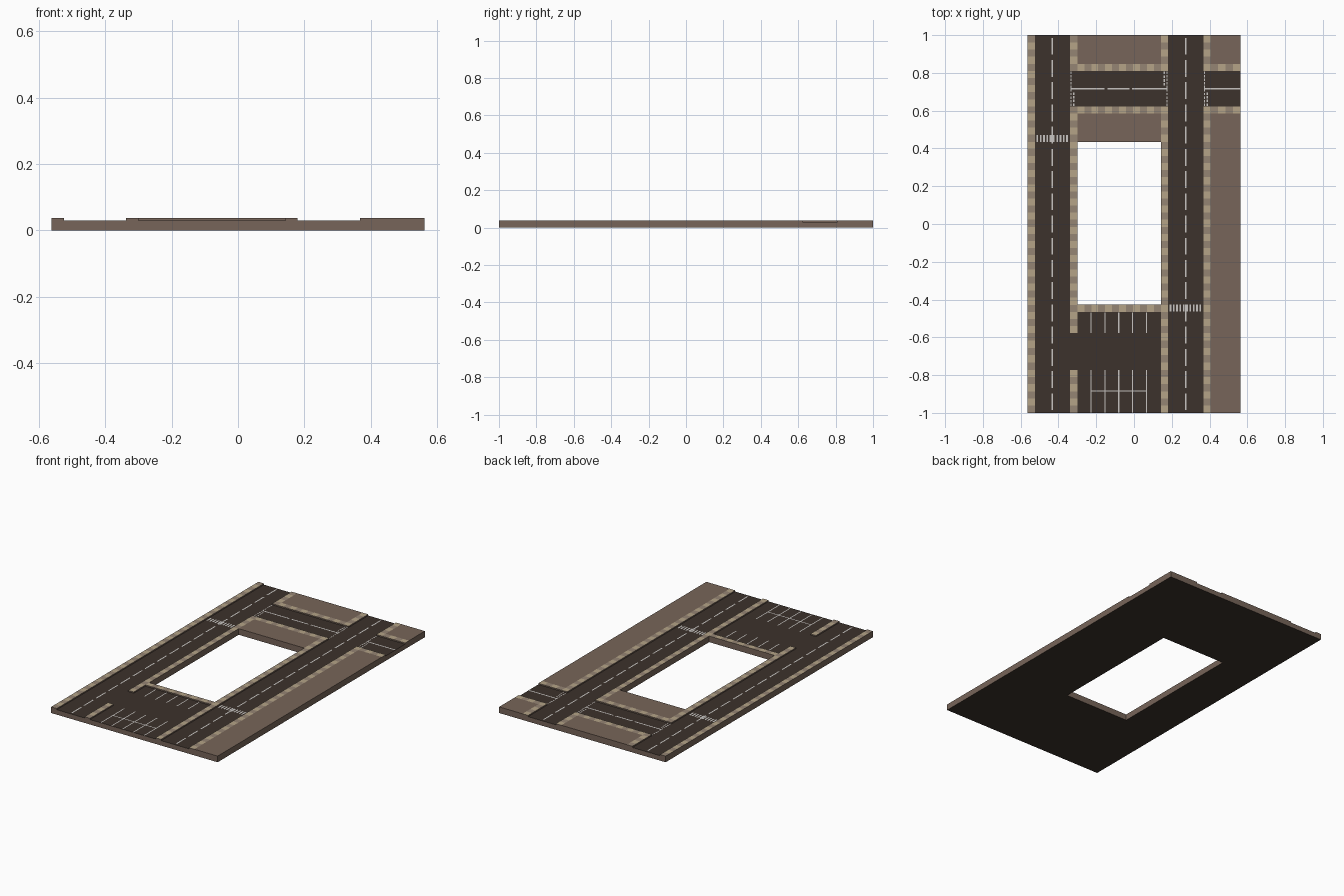
import bpy, bmesh

if "Cube" in bpy.data.objects:
    bpy.data.objects.remove(bpy.data.objects["Cube"])

ROAD, KERB = 0.03, 0.0375


def material(name, rgb):
    m = bpy.data.materials.new(name)
    m.diffuse_color = (*rgb, 1)
    m.use_nodes = True
    m.node_tree.nodes["Principled BSDF"].inputs["Base Color"].default_value = m.diffuse_color
    return m


BROWN = material("earth_brown", (0.185, 0.130, 0.100))
DARK = material("asphalt", (0.045, 0.032, 0.025))
LIGHT_TILE = material("light_tile", (0.46, 0.37, 0.245))
DARK_TILE = material("dark_tile", (0.30, 0.235, 0.175))
PAINT = material("road_paint", (0.58, 0.56, 0.54))


class Part:
    """Collects quads and turns them into one welded object."""

    def __init__(self, name, *mats):
        self.name, self.mats, self.bm = name, mats, bmesh.new()

    def quad(self, pts, mat=0):
        self.bm.faces.new([self.bm.verts.new(p) for p in pts]).material_index = mat

    def flat(self, x0, y0, x1, y1, z, mat=0):
        self.quad([(x0, y0, z), (x1, y0, z), (x1, y1, z), (x0, y1, z)], mat)

    def finish(self):
        bmesh.ops.remove_doubles(self.bm, verts=self.bm.verts, dist=1e-5)
        me = bpy.data.meshes.new(self.name)
        self.bm.to_mesh(me)
        self.bm.free()
        for m in self.mats:
            me.materials.append(m)
        bpy.context.collection.objects.link(bpy.data.objects.new(self.name, me))


# Street plan: s sidewalk, r road or parking, l empty lot, . opening
XS = [-.5625, -.525, -.3375, -.3, .1425, .18, .3675, .405, .5625]
YS = [1, .8475, .81, .6225, .585, .435, -.4275, -.465, -.5775, -.7725, -1]
PLAN = ["srslsrsl",
        "srsssrss",
        "srrrrrrr",
        "srsssrss",
        "srslsrsl",
        "srs.srsl",
        "srsssrsl",
        "srsrsrsl",
        "srrrsrsl",
        "srsrsrsl"]
HEIGHT = {"s": KERB, "l": KERB, "r": ROAD, ".": 0}


def level(r, c):
    inside = 0 <= r < len(PLAN) and 0 <= c < len(PLAN[0])
    return HEIGHT[PLAN[r][c]] if inside else 0


base = Part("foundation", BROWN, DARK)
road = Part("road_surface", DARK)
lots = Part("empty_lots", BROWN)
walk = Part("sidewalk_tiles", LIGHT_TILE, DARK_TILE)
TILE = 0.0375

for r, row in enumerate(PLAN):
    for c, kind in enumerate(row):
        if kind == ".":
            continue
        x0, x1, y0, y1 = XS[c], XS[c + 1], YS[r + 1], YS[r]
        z = HEIGHT[kind]
        # top surface
        if kind == "s":
            nx, ny = max(1, round((x1 - x0) / TILE)), max(1, round((y1 - y0) / TILE))
            dx, dy = (x1 - x0) / nx, (y1 - y0) / ny
            for i in range(nx):
                for j in range(ny):
                    x, y = x0 + i * dx, y0 + j * dy
                    parity = int((x + 2) / TILE + .5) + int((y + 2) / TILE + .5)
                    walk.flat(x, y, x + dx, y + dy, z, parity % 2)
        else:
            (road if kind == "r" else lots).flat(x0, y0, x1, y1, z)
        # underside
        base.quad([(x0, y0, 0), (x0, y1, 0), (x1, y1, 0), (x1, y0, 0)], 1)
        # kerbs and outer walls wherever the neighbour is lower
        for dr, dc, a, b in ((1, 0, (x0, y0), (x1, y0)), (-1, 0, (x1, y1), (x0, y1)),
                             (0, -1, (x0, y1), (x0, y0)), (0, 1, (x1, y0), (x1, y1))):
            low = level(r + dr, c + dc)
            if low < z:
                base.quad([(*a, low), (*b, low), (*b, z), (*a, z)])

for p in (base, road, lots, walk):
    p.finish()

ZP = ROAD + 0.0006
W = 0.004


def vline(part, x, y0, y1, w=W):
    part.flat(x - w, y0, x + w, y1, ZP)


def hline(part, y, x0, x1, w=W):
    part.flat(x0, y - w, x1, y + w, ZP)


# Dashed centre lines
lines = Part("centre_lines", PAINT)
pitch = 2 / 17
for x in (-.432, .274):
    for k in range(17):
        y = -1 + k * pitch
        vline(lines, x, y + .014, y + pitch - .014)
for a, b in ((-.335, -.155), (-.14, -.025), (-.01, .178), (.37, .5625)):
    hline(lines, .716, a, b)
lines.finish()

# Zebra crossings
zebra = Part("zebra_crossings", PAINT)
for x0, y in ((-.525, .453), (.18, -.445)):
    for k in range(10):
        vline(zebra, x0 + .0175 * (k + .75), y - .019, y + .019, .0045)
zebra.finish()

# Dotted give-way lines at the junctions
dots = Part("give_way_lines", PAINT)
for x, y0, y1 in ((-.334, .6225, .81), (-.319, .6225, .7), (.175, .6225, .81),
                  (.16, .73, .81), (.373, .6225, .81), (.388, .6225, .7)):
    n = round((y1 - y0) / .019)
    step = (y1 - y0) / n
    for k in range(n):
        vline(dots, x, y0 + k * step + .003, y0 + (k + 1) * step - .003, .003)
dots.finish()

# Parking bays
bays = Part("parking_bays", PAINT)
for k in range(5):
    x = -.227 + k * .0732
    vline(bays, x, -.5775, -.468, .003)
    vline(bays, x, -1, -.7725, .003)
hline(bays, -.884, -.227, .066, .003)
bays.finish()
